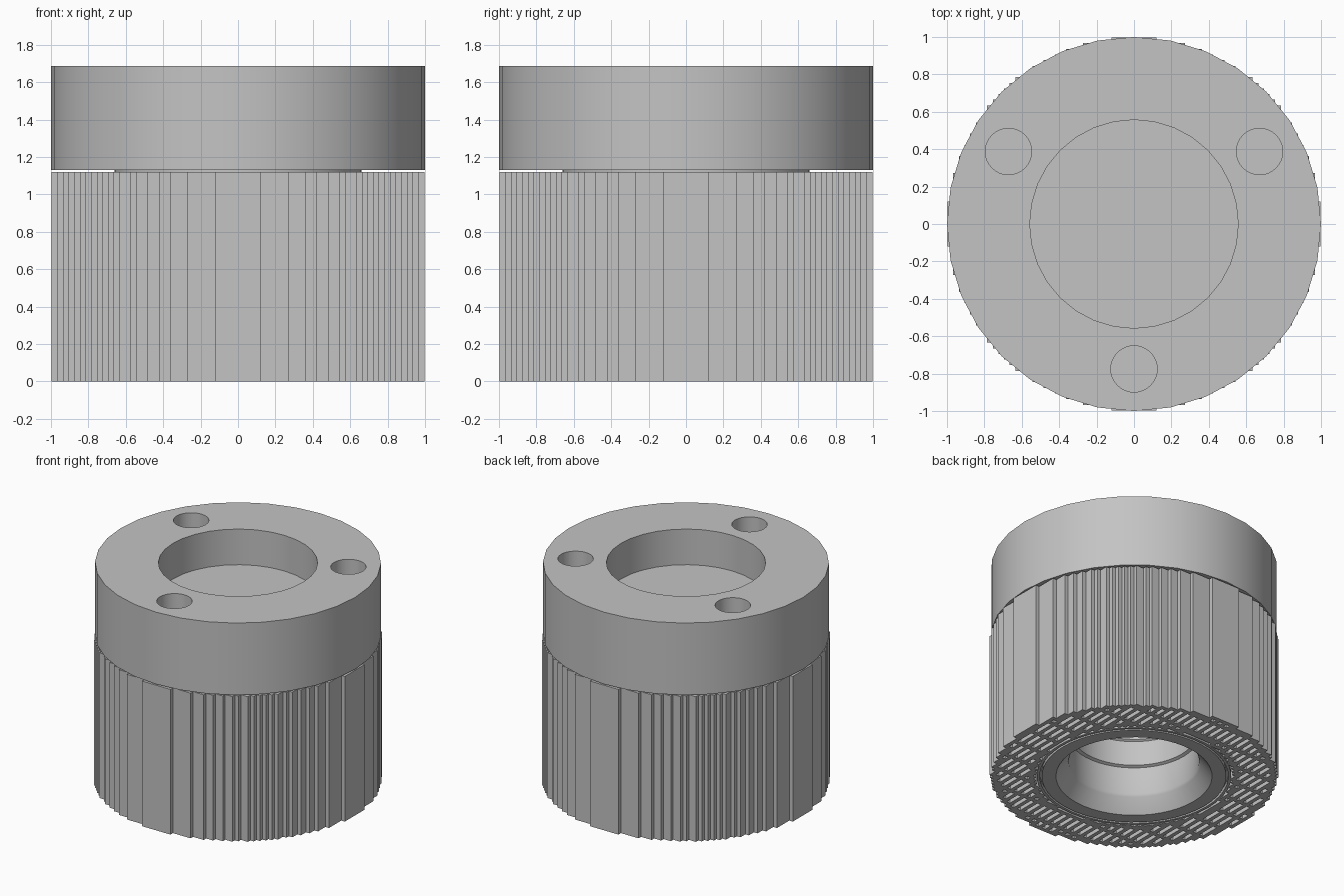
import bpy
import bmesh
from math import cos, sin, pi, radians, hypot

cube = bpy.data.objects.get("Cube")
if cube:
    bpy.data.objects.remove(cube, do_unlink=True)

# Single flat grey
grey = bpy.data.materials.new("grey")
grey.use_nodes = True
colour = (0.55, 0.55, 0.55, 1)
grey.diffuse_color = colour
grey.node_tree.nodes["Principled BSDF"].inputs["Base Color"].default_value = colour


def finish(bm, name):
    bmesh.ops.recalc_face_normals(bm, faces=bm.faces)
    mesh = bpy.data.meshes.new(name)
    bm.to_mesh(mesh)
    bm.free()
    mesh.materials.append(grey)
    obj = bpy.data.objects.new(name, mesh)
    bpy.context.collection.objects.link(obj)
    return obj


def select(obj):
    bpy.ops.object.select_all(action='DESELECT')
    obj.select_set(True)
    bpy.context.view_layer.objects.active = obj


def lathe(name, profile, sides):
    """Turn a closed run of (radius, height) points; radius 0 is a pole."""
    bm = bmesh.new()
    rings = []
    for r, z in profile:
        count = sides if r else 1
        rings.append([bm.verts.new((r * cos(2 * pi * i / sides),
                                    r * sin(2 * pi * i / sides), z))
                      for i in range(count)])
    for a, b in zip(rings, rings[1:] + rings[:1]):
        if len(a) == len(b) == 1:
            continue
        for i in range(sides):
            j = (i + 1) % sides
            loop = [a[i % len(a)], a[j % len(a)], b[j % len(b)], b[i % len(b)]]
            bm.faces.new(list(dict.fromkeys(loop)))
    return finish(bm, name)


def smooth(obj):
    select(obj)
    bpy.ops.object.shade_smooth_by_angle(angle=radians(30))


# Flange with a wide recess
flange = lathe("flange", [(0, 1.13), (1, 1.13), (1, 1.685), (0.557, 1.685),
                          (0.557, 1.41), (0, 1.41)], 32)

# Three bolt holes in the flange
select(flange)
for angle in (30, 150, 270):
    cutter = lathe("bolt_hole_cutter", [(0, 1.38), (0.124, 1.38),
                                        (0.124, 1.8), (0, 1.8)], 32)
    cutter.hide_render = True
    cutter.location = (0.775 * cos(radians(angle)), 0.775 * sin(radians(angle)), 0)
    select(flange)
    mod = flange.modifiers.new("bolt_hole", 'BOOLEAN')
    mod.operation = 'DIFFERENCE'
    mod.solver = 'EXACT'
    mod.object = cutter
    bpy.ops.object.modifier_apply(modifier=mod.name)
    bpy.data.objects.remove(cutter, do_unlink=True)
smooth(flange)

# Core with a flared, stepped bore and a narrow face groove
core = lathe("core", [(0, 1.0), (0.42, 1.0), (0.42, 0.54), (0.435, 0.53),
                      (0.435, 0.34), (0.456, 0.33), (0.456, 0.12),
                      (0.465, 0.1), (0.546, 0), (0.645, 0), (0.645, 0.03),
                      (0.66, 0.03), (0.66, 0), (0.68, 0), (0.68, 1.12),
                      (0.66, 1.12), (0.66, 1.13), (0, 1.13)], 48)
smooth(core)

# Stepped block ring: square cells inside a circle, with slots open below
PITCH, HALF = 0.0302, 33
OUTER, INNER = 0.99, 0.69


def in_ring(i, j):
    r = hypot((i + 0.5) * PITCH, (j + 0.5) * PITCH)
    return INNER < r < OUTER


def is_slot(i, j):
    around = all(in_ring(i + a, j + b) for a in (-1, 0, 1) for b in (-1, 0, 1))
    return around and i % 2 == 0 and j % 6 != 0


bm = bmesh.new()
grid = {}


def corner(i, j):
    if (i, j) not in grid:
        grid[i, j] = bm.verts.new((i * PITCH, j * PITCH, 0))
    return grid[i, j]


for i in range(-HALF, HALF):
    for j in range(-HALF, HALF):
        if in_ring(i, j) and not is_slot(i, j):
            bm.faces.new([corner(i, j), corner(i + 1, j),
                          corner(i + 1, j + 1), corner(i, j + 1)])
top = bmesh.ops.extrude_face_region(bm, geom=bm.faces[:], use_keep_orig=True)
for v in top["geom"]:
    if isinstance(v, bmesh.types.BMVert):
        v.co.z = 1.12
finish(bm, "slotted_ring")
